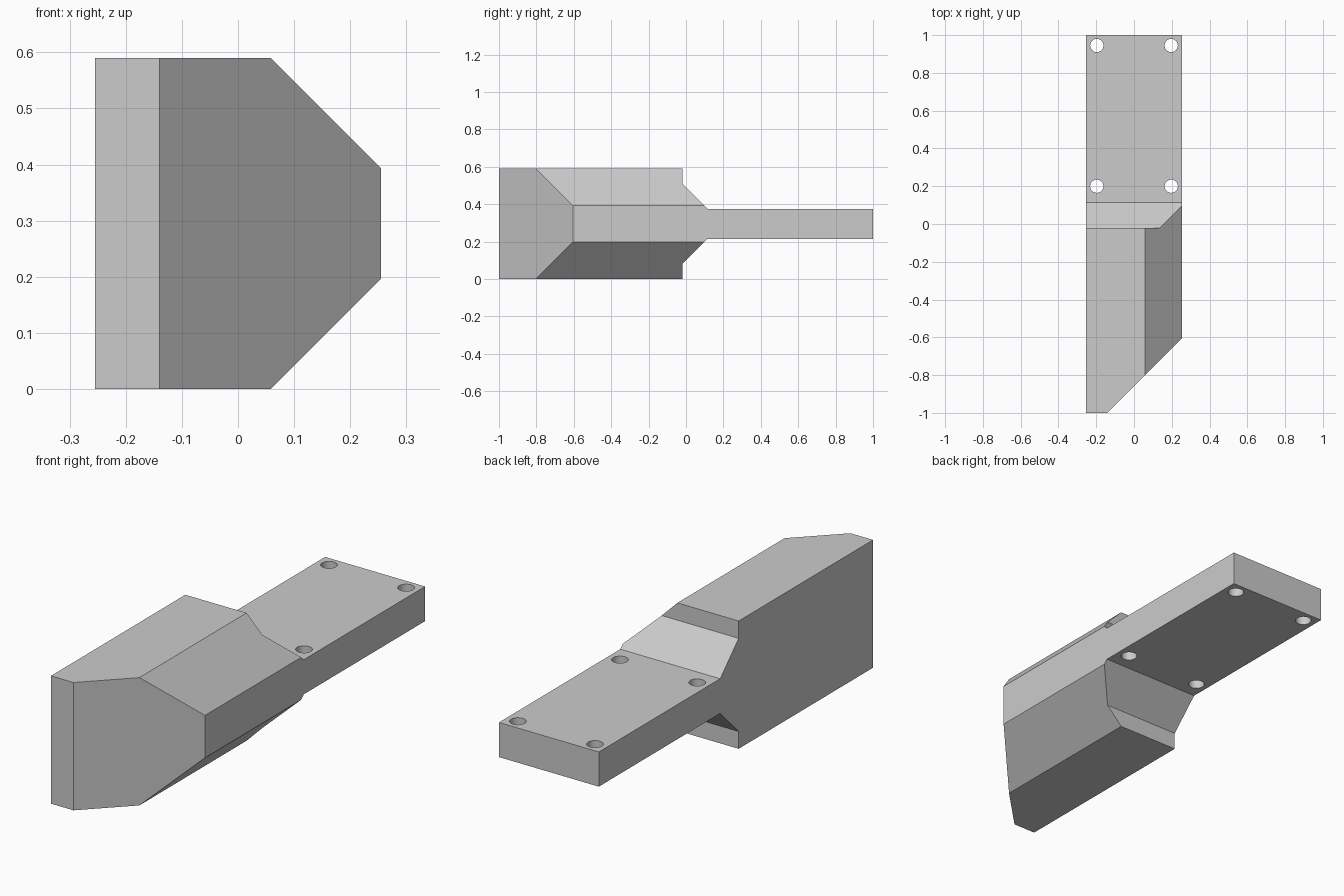
import bpy, bmesh
from mathutils import Vector

cube = bpy.data.objects.get("Cube")
if cube:
    bpy.data.objects.remove(cube, do_unlink=True)

gray = bpy.data.materials.new("light_gray")
gray.use_nodes = True
colour = (0.6, 0.6, 0.6, 1)
gray.diffuse_color = colour
gray.node_tree.nodes["Principled BSDF"].inputs["Base Color"].default_value = colour


def prism(name, points, start, end):
    """Extrude a closed outline of 3D points from offset start to offset end."""
    bm = bmesh.new()
    face = bm.faces.new([bm.verts.new(Vector(p) + Vector(start)) for p in points])
    ext = bmesh.ops.extrude_face_region(bm, geom=[face])
    moved = [v for v in ext["geom"] if isinstance(v, bmesh.types.BMVert)]
    bmesh.ops.translate(bm, verts=moved, vec=Vector(end) - Vector(start))
    bmesh.ops.recalc_face_normals(bm, faces=bm.faces)
    mesh = bpy.data.meshes.new(name)
    bm.to_mesh(mesh)
    bm.free()
    mesh.materials.append(gray)
    obj = bpy.data.objects.new(name, mesh)
    bpy.context.collection.objects.link(obj)
    return obj


def combine(target, tool, operation):
    """Apply a boolean and discard the tool."""
    tool.hide_render = True
    mod = target.modifiers.new(operation, "BOOLEAN")
    mod.object, mod.operation, mod.solver = tool, operation, "EXACT"
    bpy.context.view_layer.objects.active = target
    bpy.ops.object.modifier_apply(modifier=mod.name)
    bpy.data.objects.remove(tool, do_unlink=True)


W, MID, H = 0.255, 0.295, 0.59

# Body: long bar with two bevelled edges on its left side
lower = [(-W, 0, 0), (0.058, 0, 0), (W, 0, 0.197)]
upper = [(x, 0, H - z) for x, _, z in reversed(lower)]
body = prism("mounting_bracket", lower + upper, (0, -1.1, 0), (0, 1.1, 0))

# Side outline: deep front block, step and ramp down to the thin rear tab
half = [(-1, 0.4), (-0.02, 0.4), (-0.02, 0.215), (0.115, 0.08), (1, 0.08)]
side = [(0, y, MID + h) for y, h in half] + [(0, y, MID - h) for y, h in reversed(half)]
combine(body, prism("side_outline", side, (-0.5, 0, 0), (0.5, 0, 0)), "INTERSECT")

# Slanted front corner
plan = [(-0.24, -1.1, 0), (0.5, -1.1, 0), (0.5, -0.36, 0)]
combine(body, prism("corner_cutter", plan, (0, 0, -0.2), (0, 0, 0.8)), "DIFFERENCE")

# Four screw holes through the tab
for x in (-0.197, 0.197):
    for y in (0.2, 0.945):
        bpy.ops.mesh.primitive_cylinder_add(vertices=32, radius=0.035, depth=0.6, location=(x, y, MID))
        drill = bpy.context.object
        drill.data.materials.append(gray)
        combine(body, drill, "DIFFERENCE")

bpy.ops.object.select_all(action="DESELECT")
body.select_set(True)
bpy.context.view_layer.objects.active = body
bpy.ops.object.shade_smooth_by_angle(angle=0.5)
